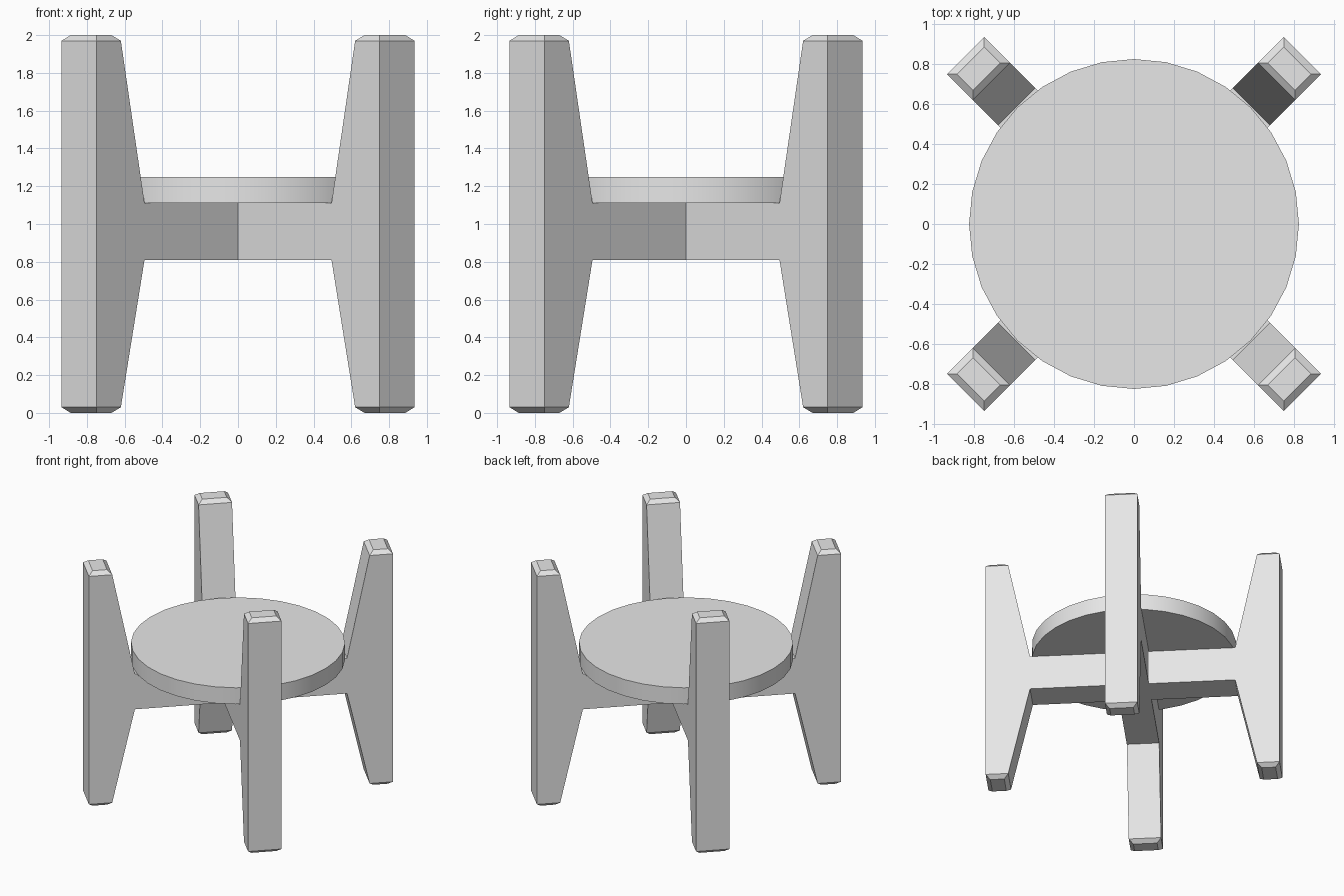
import bpy, bmesh, math
from mathutils import Matrix

if "Cube" in bpy.data.objects:
    bpy.data.objects.remove(bpy.data.objects["Cube"])

mat = bpy.data.materials.new("light grey")
mat.diffuse_color = (0.8, 0.8, 0.8, 1)
mat.use_nodes = True
mat.node_tree.nodes["Principled BSDF"].inputs["Base Color"].default_value = mat.diffuse_color


def finish(name, bm, turn=0.0):
    """Clean up, rotate about z and link as a flat shaded object."""
    bmesh.ops.recalc_face_normals(bm, faces=bm.faces)
    bmesh.ops.dissolve_limit(bm, angle_limit=0.005, verts=bm.verts, edges=bm.edges)
    bm.transform(Matrix.Rotation(turn, 4, 'Z'))
    me = bpy.data.meshes.new(name)
    bm.to_mesh(me)
    bm.free()
    me.materials.append(mat)
    ob = bpy.data.objects.new(name, me)
    bpy.context.collection.objects.link(ob)
    return ob


W = 0.131           # half width of legs and bars
IN, OUT = 0.831, 1.191   # inner and outer leg radius
Z0, Z1 = 0.81, 1.11      # crossbar heights

# Legs: rectangular sections (z, inner radius, outer radius, half width)
half = [(0.0, 1.043, OUT - 0.035, W - 0.035), (0.03, 1.008, OUT, W), (Z0, IN, OUT, W)]
sections = half + [(Z1, IN, OUT, W), (1.97, 1.008, OUT, W),
                   (2.0, 1.043, OUT - 0.035, W - 0.035)]
names = ["back_right_leg", "back_left_leg", "front_left_leg", "front_right_leg"]
for k, name in enumerate(names):
    bm = bmesh.new()
    rings = [[bm.verts.new(p) for p in ((a, -w, z), (b, -w, z), (b, w, z), (a, w, z))]
             for z, a, b, w in sections]
    for r, s in zip(rings, rings[1:]):
        for i in range(4):
            j = (i + 1) % 4
            bm.faces.new((r[i], r[j], s[j], s[i]))
    bm.faces.new(rings[0])
    bm.faces.new(rings[-1])
    finish(name, bm, math.radians(45 + 90 * k))

# Crossbars: one plus shaped outline, extruded
bm = bmesh.new()
outline = []
for k in range(4):
    rot = Matrix.Rotation(k * math.pi / 2, 3, 'Z')
    for p in ((IN, -W, Z0), (IN, W, Z0), (W, W, Z0)):
        v = bm.verts.new(p)
        v.co = rot @ v.co
        outline.append(v)
base = bm.faces.new(outline)
ext = bmesh.ops.extrude_face_region(bm, geom=[base], use_keep_orig=True)
bmesh.ops.translate(bm, vec=(0, 0, Z1 - Z0),
                    verts=[g for g in ext["geom"] if isinstance(g, bmesh.types.BMVert)])
finish("crossbars", bm, math.pi / 4)

# Round top resting on the crossbars
bpy.ops.mesh.primitive_cylinder_add(vertices=32, radius=0.825, depth=0.14,
                                    location=(0, 0, 1.18))
disc = bpy.context.object
disc.name = "round_top"
disc.data.materials.append(mat)
bpy.ops.object.shade_smooth_by_angle(angle=math.radians(30))
